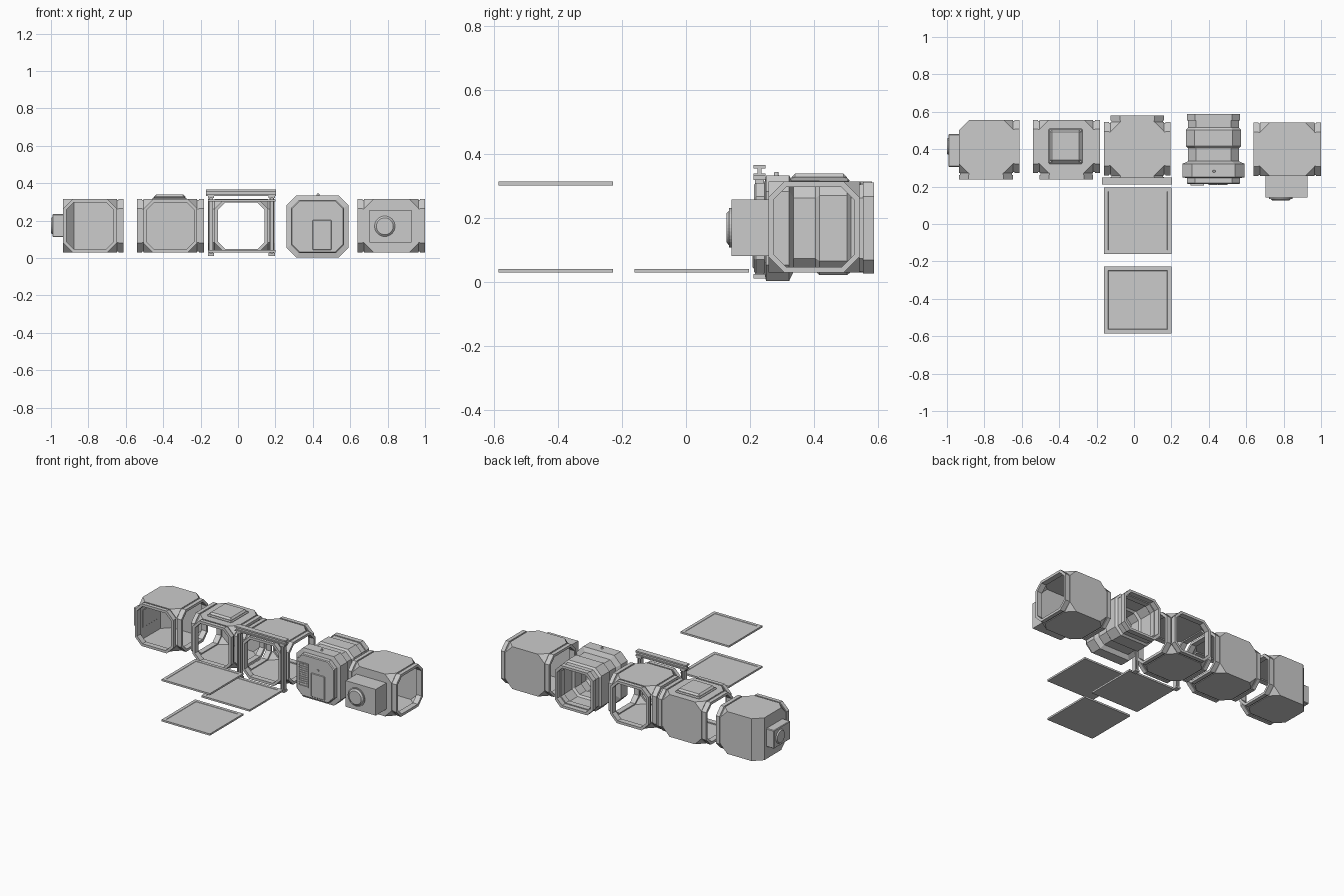
import bpy, bmesh, math
from mathutils import Vector, Matrix

if "Cube" in bpy.data.objects:
    bpy.data.objects.remove(bpy.data.objects["Cube"])

Z = Vector((0, 0, 1))
Z0, Z1 = 0.03, 0.315          # corridor floor and roof
ZC = (Z0 + Z1) / 2
C = 0.05                      # corner cut of the octagonal openings
DIRS = {'+x': Vector((1, 0, 0)), '-x': Vector((-1, 0, 0)),
        '+y': Vector((0, 1, 0)), '-y': Vector((0, -1, 0))}


def finish(name, bm):
    me = bpy.data.meshes.new(name)
    bmesh.ops.recalc_face_normals(bm, faces=bm.faces)
    bm.to_mesh(me)
    bm.free()
    ob = bpy.data.objects.new(name, me)
    bpy.context.collection.objects.link(ob)
    return ob


def add_box(bm, lo, hi):
    lo, hi = Vector(lo), Vector(hi)
    m = Matrix.Translation((lo + hi) / 2) @ Matrix.Diagonal((*(hi - lo), 1))
    return bmesh.ops.create_cube(bm, size=1, matrix=m)['verts']


def boxes(name, spans, bevel=0):
    bm = bmesh.new()
    for lo, hi in spans:
        add_box(bm, lo, hi)
    ob = finish(name, bm)
    if bevel:
        mod = ob.modifiers.new('Bevel', 'BEVEL')
        mod.width, mod.segments = bevel, 1
    return ob


def loft(name, centre, d, sections, loop=True):
    """Octagons (t, half width, half height, cut) joined along direction d."""
    u = Z.cross(d)
    bm = bmesh.new()
    rings = []
    for t, w, h, c in sections:
        pts = [(w - c, -h), (w, c - h), (w, h - c), (w - c, h),
               (c - w, h), (-w, h - c), (-w, c - h), (c - w, -h)]
        rings.append([bm.verts.new(Vector(centre) + u * a + Z * b + d * t) for a, b in pts])
    pairs = list(zip(rings, rings[1:])) + ([(rings[-1], rings[0])] if loop else [])
    for r, s in pairs:
        for i in range(8):
            j = (i + 1) % 8
            bm.faces.new((r[i], r[j], s[j], s[i]))
    if not loop:
        bm.faces.new(rings[0])
        bm.faces.new(rings[-1])
    return finish(name, bm)


def disc(name, centre, d, r, depth, r2=None, segs=32):
    bm = bmesh.new()
    m = Matrix.Translation(Vector(centre) + d * depth / 2) @ d.to_track_quat('Z', 'Y').to_matrix().to_4x4()
    bmesh.ops.create_cone(bm, cap_ends=True, segments=segs, radius1=r,
                          radius2=r2 or r, depth=depth, matrix=m)
    return finish(name, bm)


def module(name, x0, x1, y0, y1, openings, cut=False):
    # Hollow body: cube with cut corners, open towards each flange
    bm = bmesh.new()
    vs = add_box(bm, (x0, y0, Z0), (x1, y1, Z1))
    bmesh.ops.bevel(bm, geom=vs, offset=C, offset_type='OFFSET', segments=1,
                    profile=0.5, affect='VERTICES')
    if cut:  # slice off the closed vertical back-left edge
        res = bmesh.ops.bisect_plane(bm, geom=bm.verts[:] + bm.edges[:] + bm.faces[:], dist=1e-5,
                                     plane_co=(x0 + 0.055, y1, ZC), plane_no=(-1, 1, 0), clear_outer=True)
        edges = [e for e in res['geom_cut'] if isinstance(e, bmesh.types.BMEdge)]
        bmesh.ops.contextual_create(bm, geom=edges)
    bmesh.ops.recalc_face_normals(bm, faces=bm.faces)
    bm.normal_update()
    gone = [f for f in bm.faces if any(f.normal.dot(DIRS[o]) > 0.99 for o in openings)]
    bmesh.ops.delete(bm, geom=gone, context='FACES')
    ob = finish(name + '_body', bm)
    mod = ob.modifiers.new('Shell', 'SOLIDIFY')
    mod.thickness, mod.offset = 0.01, -1
    # Stepped octagonal flanges
    mid = Vector(((x0 + x1) / 2, (y0 + y1) / 2, ZC))
    size = Vector((x1 - x0, y1 - y0, 0))
    for o in openings:
        d = DIRS[o]
        half = abs(size.dot(d)) / 2
        w = abs(size.dot(Z.cross(d))) / 2

        def sec(t, off):
            return (t, w - off, (Z1 - Z0) / 2 - off, C - 0.586 * off)
        loft(name + '_flange', mid + d * half, d,
             [sec(-0.002, 0.005), sec(0.009, 0.005), sec(0.009, 0), sec(0.035, 0),
              sec(0.035, 0.017), sec(-0.002, 0.017)])


# Corridor modules
module('corner_corridor', -0.935, -0.648, 0.272, 0.557, ['+x', '-y'], cut=True)
module('tee_corridor', -0.505, -0.218, 0.272, 0.557, ['-x', '+x', '-y'])
module('cross_corridor', -0.125, 0.16, 0.26, 0.545, ['-x', '+x', '-y', '+y'])
module('straight_corridor', 0.675, 0.965, 0.257, 0.542, ['-x', '+x'])

# Corner side pod and porthole
boxes('corner_pod', [((-0.992, 0.305, 0.112), (-0.925, 0.48, 0.235))], 0.004)
disc('corner_porthole', (-0.991, 0.415, 0.173), DIRS['-x'], 0.046, 0.009, 0.04)

# Tee roof hatch: base pad with a tapered lid
boxes('roof_hatch_base', [((-0.457, 0.322, 0.31), (-0.275, 0.51, 0.325))], 0.006)
boxes('roof_hatch_lid', [((-0.45, 0.33, 0.315), (-0.282, 0.502, 0.339))], 0.011)

# Straight corridor window pod
boxes('window_pod', [((0.703, 0.142, 0.082), (0.927, 0.262, 0.258))])
disc('window_pod_porthole', (0.785, 0.143, 0.17), DIRS['-y'], 0.062, 0.008)
disc('window_pod_glass', (0.785, 0.136, 0.17), DIRS['-y'], 0.056, 0.01, 0.045)

# Airlock: stepped octagonal tube, closed at the front
AX, AZ = 0.425, 0.169
prof = [(0.213, 0.136), (0.218, 0.141), (0.245, 0.141), (0.25, 0.165), (0.322, 0.165), (0.336, 0.136),
        (0.405, 0.136), (0.417, 0.147), (0.503, 0.147), (0.515, 0.136), (0.553, 0.136),
        (0.553, 0.142), (0.587, 0.142)]
inner = [(y, h - 0.016) for y, h in reversed(prof[5:])] + [(0.322, 0.145), (0.25, 0.145), (0.23, 0.125)]
loft('airlock_shell', (AX, 0, AZ), DIRS['+y'],
     [(y, h, h, 0.05 * h / 0.165) for y, h in prof + inner], loop=False)
boxes('airlock_door', [((0.398, 0.208, 0.043), (0.5, 0.215, 0.203))], 0.003)
F = 0.207
boxes('airlock_vent_frame', [((0.302, F, 0.095), (0.309, 0.215, 0.255)), ((0.368, F, 0.095), (0.375, 0.215, 0.255)),
                             ((0.309, F, 0.095), (0.368, 0.215, 0.102)), ((0.309, F, 0.248), (0.368, 0.215, 0.255))])
boxes('airlock_vent_slats', [((0.309, 0.209, 0.112 + i * 0.014), (0.368, 0.215, 0.119 + i * 0.014))
                             for i in range(10)])
disc('airlock_lamp', (0.447, 0.214, 0.23), DIRS['-y'], 0.007, 0.006, segs=12)
disc('airlock_roof_beacon', (0.428, 0.282, 0.332), Z, 0.008, 0.013, 0.006, segs=12)

# Doorway gantry: I-beam lintel on two I-beam posts with plates
Y0, Y1, YC = 0.211, 0.248, 0.2295
boxes('gantry_lintel', [((-0.172, Y0, 0.356), (0.204, Y1, 0.366)), ((-0.172, Y0, 0.332), (0.204, Y1, 0.34)),
                        ((-0.172, YC - 0.007, 0.34), (0.204, YC + 0.007, 0.356))])
for s, label in ((-1, 'left'), (1, 'right')):
    x = 0.0175 + s * 0.162
    boxes('gantry_post_' + label,
          [((x - 0.012, Y0 + 0.004, 0.02), (x - 0.007, Y1 - 0.004, 0.325)),
           ((x + 0.007, Y0 + 0.004, 0.02), (x + 0.012, Y1 - 0.004, 0.325)),
           ((x - 0.007, YC - 0.005, 0.02), (x + 0.007, YC + 0.005, 0.325)),
           ((x - 0.017, Y0, 0.012), (x + 0.017, Y1, 0.026)),
           ((x - 0.017, Y0, 0.32), (x + 0.017, Y1, 0.332))])

# Loose floor and ceiling panels
for name, y, z in (('floor_panel_rear', -0.161, 0.03), ('floor_panel_front', -0.585, 0.03),
                   ('ceiling_panel', -0.585, 0.302)):
    bm = bmesh.new()
    add_box(bm, (-0.16, y, z), (0.2, y + 0.357, z + 0.012))
    bm.normal_update()
    top = [f for f in bm.faces if f.normal.z > 0.9]
    bmesh.ops.inset_region(bm, faces=top, thickness=0.03)
    bmesh.ops.inset_region(bm, faces=top, thickness=0.002, depth=-0.002)
    finish(name, bm)
